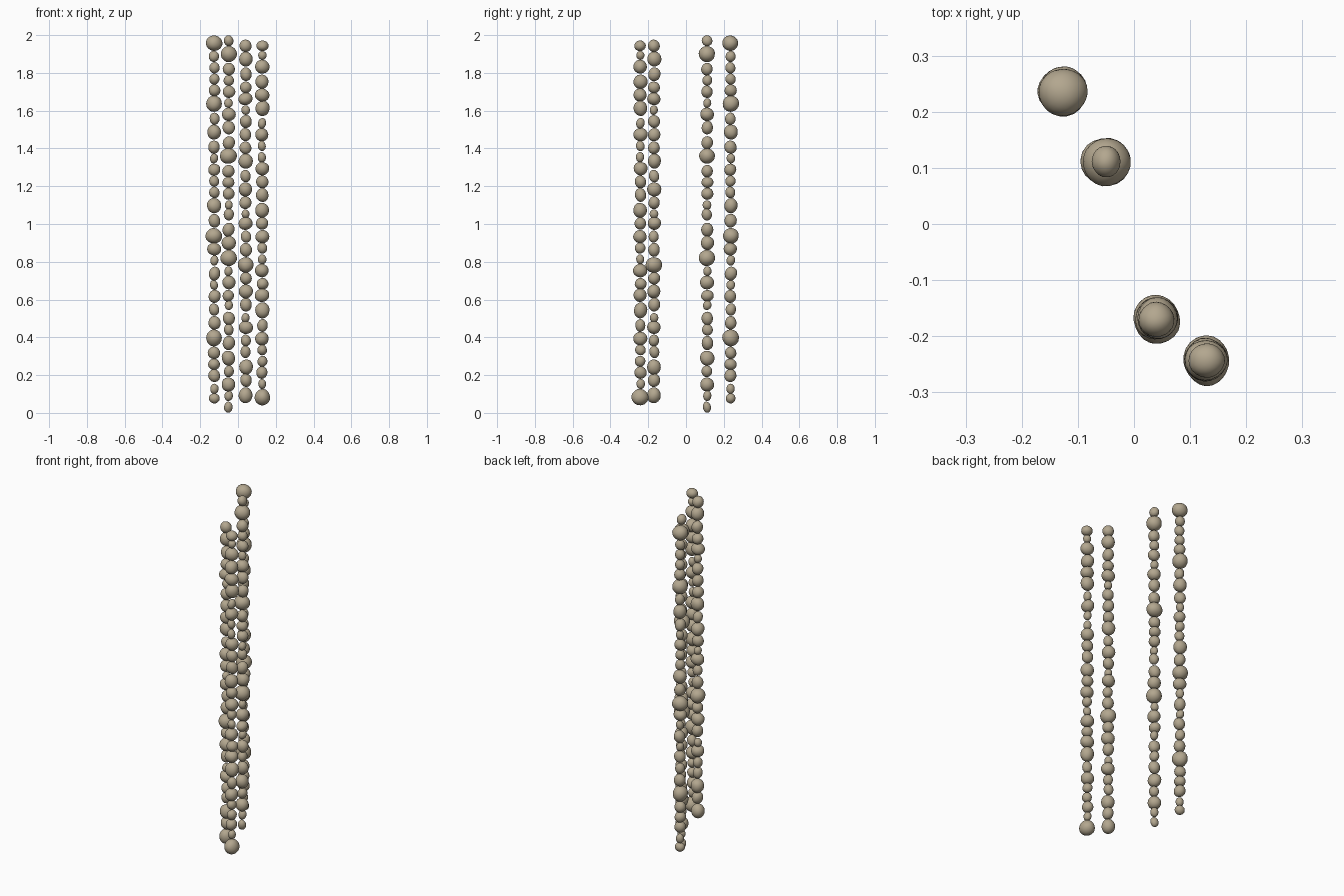
import bpy
import bmesh
import random
from mathutils import Euler, Matrix, Vector, noise

random.seed(4)

default_cube = bpy.data.objects.get("Cube")
if default_cube:
    bpy.data.objects.remove(default_cube, do_unlink=True)

# Stone colour shared by every bead
stone = bpy.data.materials.new("warm_stone")
stone.use_nodes = True
stone.diffuse_color = (0.45, 0.385, 0.275, 1)
shader = next(n for n in stone.node_tree.nodes if n.type == "BSDF_PRINCIPLED")
shader.inputs["Base Color"].default_value = stone.diffuse_color
shader.inputs["Roughness"].default_value = 0.8

# Bead radius for each size: tiny, small, medium, large, extra large
RADIUS = {"T": 0.022, "S": 0.027, "M": 0.0315, "L": 0.0365, "X": 0.043}


def half_heights(radii, gaps):
    """Share each gap between its two neighbours so that the beads touch."""
    shares = [[] for _ in radii]
    for i, gap in enumerate(gaps):
        lower, upper = radii[i + 1] ** 0.7, radii[i] ** 0.7
        shares[i].append(gap * upper / (lower + upper))
        shares[i + 1].append(gap * lower / (lower + upper))
    return [sum(s) / len(s) for s in shares]


def add_bead(bm, centre, radius, half_height):
    """Slightly lumpy, slightly tilted pebble."""
    bead = bmesh.ops.create_icosphere(bm, subdivisions=3, radius=1)
    seed = Vector([random.uniform(-50, 50) for _ in range(3)])
    tilt = Euler([random.uniform(-0.2, 0.2) for _ in range(3)]).to_matrix()
    stretch = random.uniform(0.95, 1.05)
    size = Matrix.Diagonal((radius * stretch, radius / stretch, half_height))
    for vert in bead["verts"]:
        lump = 1 + 0.06 * noise.noise(vert.co * 0.9 + seed)
        vert.co = centre + tilt @ (size @ (vert.co * lump))


def add_strand(name, x, y, top, sizes, gaps):
    """Hanging strand of beads; gaps are centre spacings in hundredths."""
    radii = [RADIUS[letter] for letter in sizes]
    gaps = [gap / 100 for gap in gaps]
    bm = bmesh.new()
    z = top
    for radius, half, gap in zip(radii, half_heights(radii, gaps), gaps + [0]):
        sway = Vector([random.uniform(-0.002, 0.002) for _ in range(2)])
        add_bead(bm, Vector((x + sway.x, y + sway.y, z)), radius, half)
        z -= gap
    for face in bm.faces:
        face.smooth = True
    mesh = bpy.data.meshes.new(name)
    bm.to_mesh(mesh)
    bm.free()
    mesh.materials.append(stone)
    strand = bpy.data.objects.new(name, mesh)
    bpy.context.collection.objects.link(strand)
    return strand


# Four strands, from the back right to the front left, listed top to bottom
add_strand("back_bead_strand", -0.126, 0.236, 1.957,
           "XSSSMXSLMTMSSLMXLTMTMSMXMMMTS",
           [7, 6, 6, 6, 7, 8, 7, 8, 6, 6, 6, 6, 7, 8,
            8, 7, 6, 7, 6, 6, 7, 7, 8, 8, 6, 6, 7, 5])

add_strand("middle_back_bead_strand", -0.050, 0.112, 1.97,
           "SXMSMTLMMXMMMTSMLXTLMTMSMLSLTT",
           [7, 8, 6, 6, 6, 6, 7, 8, 7, 8, 6, 6, 6, 5, 8,
            7, 8, 7, 6, 7, 5, 7, 6, 7, 8, 7, 7, 6, 6])

add_strand("middle_front_bead_strand", 0.041, -0.169, 1.943,
           "MLMMLTMMMLSLMTLSMXMLMTLSSLML",
           [7, 8, 7, 6, 6, 6, 7, 7, 7, 8, 7, 7, 6, 5,
            7, 7, 8, 7, 7, 7, 7, 5, 7, 6, 8, 7, 8])

add_strand("front_bead_strand", 0.128, -0.242, 1.943,
           "MTLLLLTLTTLMMLMLSTLMLLSLSSMTX",
           [5, 6, 8, 7, 7, 8, 6, 6, 6, 6, 7, 7, 8, 7,
            7, 6, 6, 6, 7, 6, 8, 8, 7, 6, 6, 6, 6, 7])
